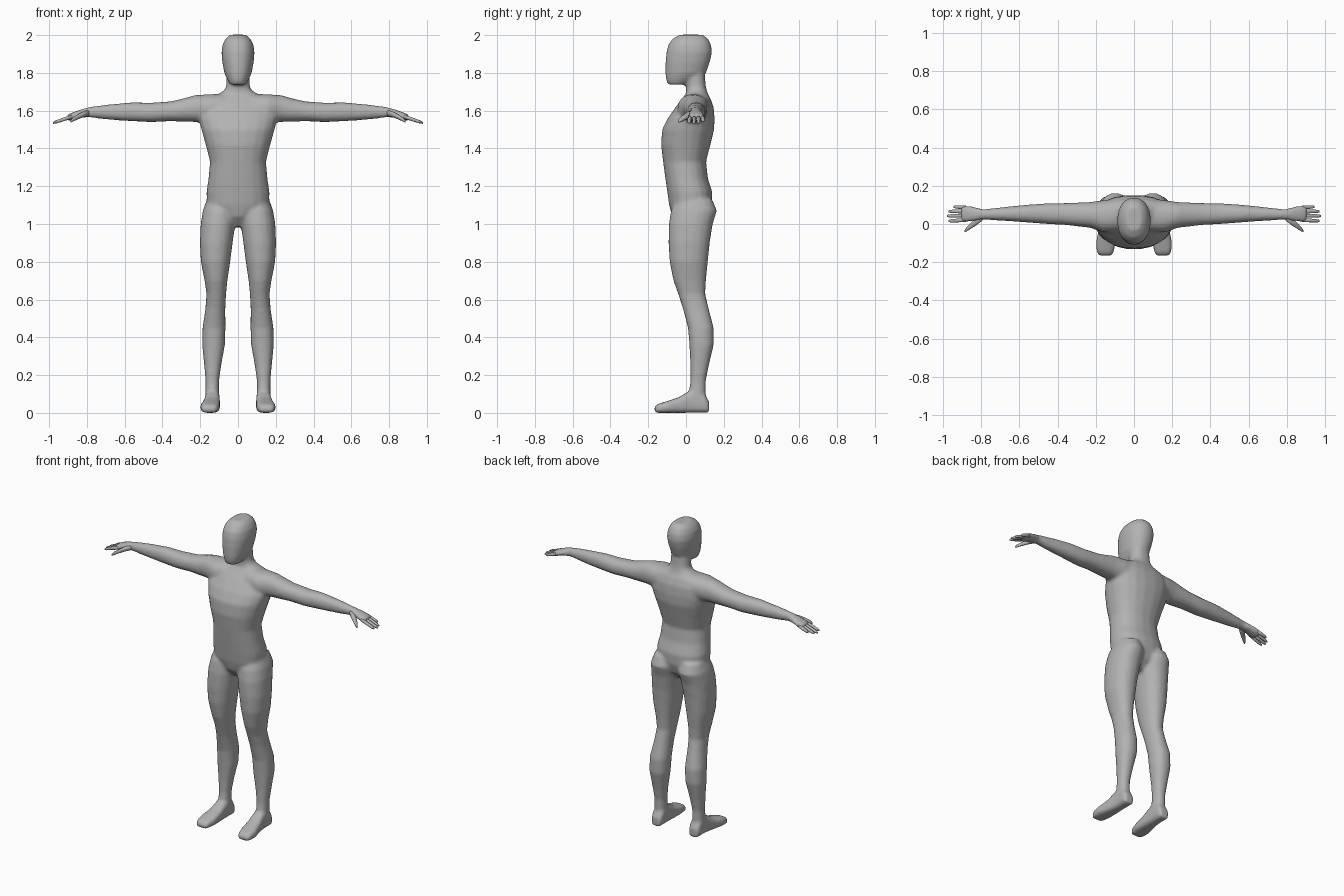
import bpy, bmesh, math

skin = bpy.data.materials.new("grey_skin")
skin.diffuse_color = (0.45, 0.45, 0.45, 1)


def loft(bm, axis, rings, p=2.3, n=20, side=1):
    """Skin rounded sections along an axis. Ring: position, then min/max of the other two axes."""
    a, b = [i for i in range(3) if i != axis]
    loops = []
    for t, a0, a1, b0, b1 in rings:
        loop = []
        for k in range(n):
            ang = 2 * math.pi * (k + 0.5) / n
            c, s = math.cos(ang), math.sin(ang)
            co = [0, 0, 0]
            co[axis] = t
            co[a] = (a0 + a1) / 2 + (a1 - a0) / 2 * math.copysign(abs(c) ** (2 / p), c)
            co[b] = (b0 + b1) / 2 + (b1 - b0) / 2 * math.copysign(abs(s) ** (2 / p), s)
            co[0] *= side
            loop.append(bm.verts.new(co))
        loops.append(loop)
    faces = [bm.faces.new(loops[0]), bm.faces.new(loops[-1])]
    for l0, l1 in zip(loops, loops[1:]):
        for k in range(n):
            j = (k + 1) % n
            faces.append(bm.faces.new((l0[k], l0[j], l1[j], l1[k])))
    bmesh.ops.recalc_face_normals(bm, faces=faces)


def finish(bm, name):
    me = bpy.data.meshes.new(name)
    bm.to_mesh(me)
    bm.free()
    me.materials.append(skin)
    me.shade_smooth()
    ob = bpy.data.objects.new(name, me)
    bpy.context.collection.objects.link(ob)
    return ob


def centred(rows):
    return [(z, -w, w, y0, y1) for z, w, y0, y1 in rows]


# torso and neck: z, half width, front y, back y
torso = centred([
    (0.985, 0.035, -0.03, 0.07), (1.04, 0.10, -0.075, 0.12), (1.10, 0.165, -0.09, 0.14),
    (1.17, 0.168, -0.10, 0.14), (1.24, 0.157, -0.11, 0.117), (1.33, 0.149, -0.122, 0.107),
    (1.42, 0.172, -0.133, 0.13), (1.50, 0.195, -0.127, 0.15), (1.56, 0.21, -0.097, 0.152),
    (1.62, 0.20, -0.055, 0.147), (1.665, 0.17, -0.02, 0.13), (1.69, 0.10, 0.0, 0.115),
    (1.71, 0.07, 0.0, 0.11), (1.73, 0.063, 0.0, 0.105), (1.79, 0.06, 0.0, 0.10)])

# head: z, half width, front y, back y
head = centred([
    (1.738, 0.042, -0.097, 0.0), (1.77, 0.06, -0.107, 0.06), (1.80, 0.073, -0.11, 0.107),
    (1.86, 0.084, -0.109, 0.128), (1.91, 0.088, -0.104, 0.139), (1.95, 0.082, -0.094, 0.133),
    (1.98, 0.067, -0.072, 0.118), (2.002, 0.042, -0.035, 0.09)])

# arm with palm: x, y range, z range
arm = [
    (0.08, -0.04, 0.13, 1.54, 1.69), (0.16, -0.045, 0.125, 1.535, 1.687),
    (0.23, -0.02, 0.115, 1.54, 1.682), (0.30, -0.012, 0.112, 1.542, 1.662),
    (0.36, -0.005, 0.11, 1.544, 1.649), (0.46, 0.0, 0.108, 1.539, 1.642),
    (0.56, 0.008, 0.101, 1.544, 1.644), (0.64, 0.014, 0.093, 1.549, 1.637),
    (0.72, 0.019, 0.084, 1.556, 1.629), (0.79, 0.023, 0.077, 1.565, 1.619),
    (0.84, 0.014, 0.091, 1.561, 1.604), (0.885, 0.008, 0.10, 1.548, 1.587),
    (0.905, 0.011, 0.098, 1.546, 1.578)]

# leg: z, x range, y range
leg = [
    (1.13, 0.03, 0.165, -0.05, 0.14), (1.07, 0.008, 0.187, -0.08, 0.164),
    (1.0, 0.014, 0.198, -0.091, 0.142), (0.90, 0.028, 0.202, -0.093, 0.126),
    (0.80, 0.041, 0.197, -0.087, 0.116), (0.70, 0.056, 0.177, -0.067, 0.106),
    (0.63, 0.063, 0.167, -0.042, 0.102), (0.55, 0.067, 0.173, -0.016, 0.121),
    (0.45, 0.066, 0.188, 0.01, 0.147), (0.36, 0.069, 0.19, 0.018, 0.147),
    (0.25, 0.089, 0.179, 0.023, 0.121), (0.17, 0.10, 0.172, 0.023, 0.105),
    (0.06, 0.10, 0.172, 0.01, 0.105)]

# foot: y, x range, z range
foot = [
    (0.122, 0.105, 0.165, 0, 0.06), (0.10, 0.098, 0.173, 0, 0.10),
    (0.05, 0.097, 0.174, 0, 0.13), (0.01, 0.096, 0.177, 0, 0.112),
    (-0.04, 0.095, 0.187, 0, 0.082), (-0.10, 0.096, 0.20, 0, 0.062),
    (-0.15, 0.107, 0.195, 0, 0.047), (-0.167, 0.118, 0.182, 0, 0.032)]

# body: overlapping lofts fused into one smooth skin
bm = bmesh.new()
loft(bm, 2, torso)
loft(bm, 2, head, 2.2)
for side in (1, -1):
    loft(bm, 0, arm, 2.2, side=side)
    loft(bm, 2, leg, 2.2, side=side)
    loft(bm, 1, foot, 3.2, side=side)
body = finish(bm, "body")
fuse = body.modifiers.new("fuse", 'REMESH')
fuse.mode = 'VOXEL'
fuse.voxel_size = 0.01
fuse.use_smooth_shade = True
soften = body.modifiers.new("soften", 'SMOOTH')
soften.factor = 0.5
soften.iterations = 6

# fingers: base y, tip y, tip x
bm = bmesh.new()
for y0, y1, tip in ((0.021, 0.016, 0.972), (0.044, 0.042, 0.98),
                    (0.066, 0.066, 0.972), (0.087, 0.09, 0.945)):
    rings = []
    for f, r in ((0, 0.011), (0.45, 0.0105), (0.85, 0.009), (1, 0.005)):
        x = 0.88 + (tip - 0.88) * f
        y = y0 + (y1 - y0) * f
        z = 1.568 - 0.33 * (x - 0.88)
        rings.append((x, y - r, y + r, z - r, z + r))
    loft(bm, 0, rings, 2.2, 8)
fingers = finish(bm, "fingers")

# thumb: x, y range, z range
bm = bmesh.new()
loft(bm, 0, [(0.79, 0.02, 0.06, 1.572, 1.605), (0.825, -0.008, 0.04, 1.562, 1.594),
             (0.855, -0.027, 0.006, 1.55, 1.576), (0.877, -0.04, -0.016, 1.54, 1.561),
             (0.886, -0.042, -0.03, 1.537, 1.549)], 2.2, 8)
thumb = finish(bm, "thumb")

for ob in (fingers, thumb):
    ob.modifiers.new("mirror", 'MIRROR').use_mirror_merge = False
